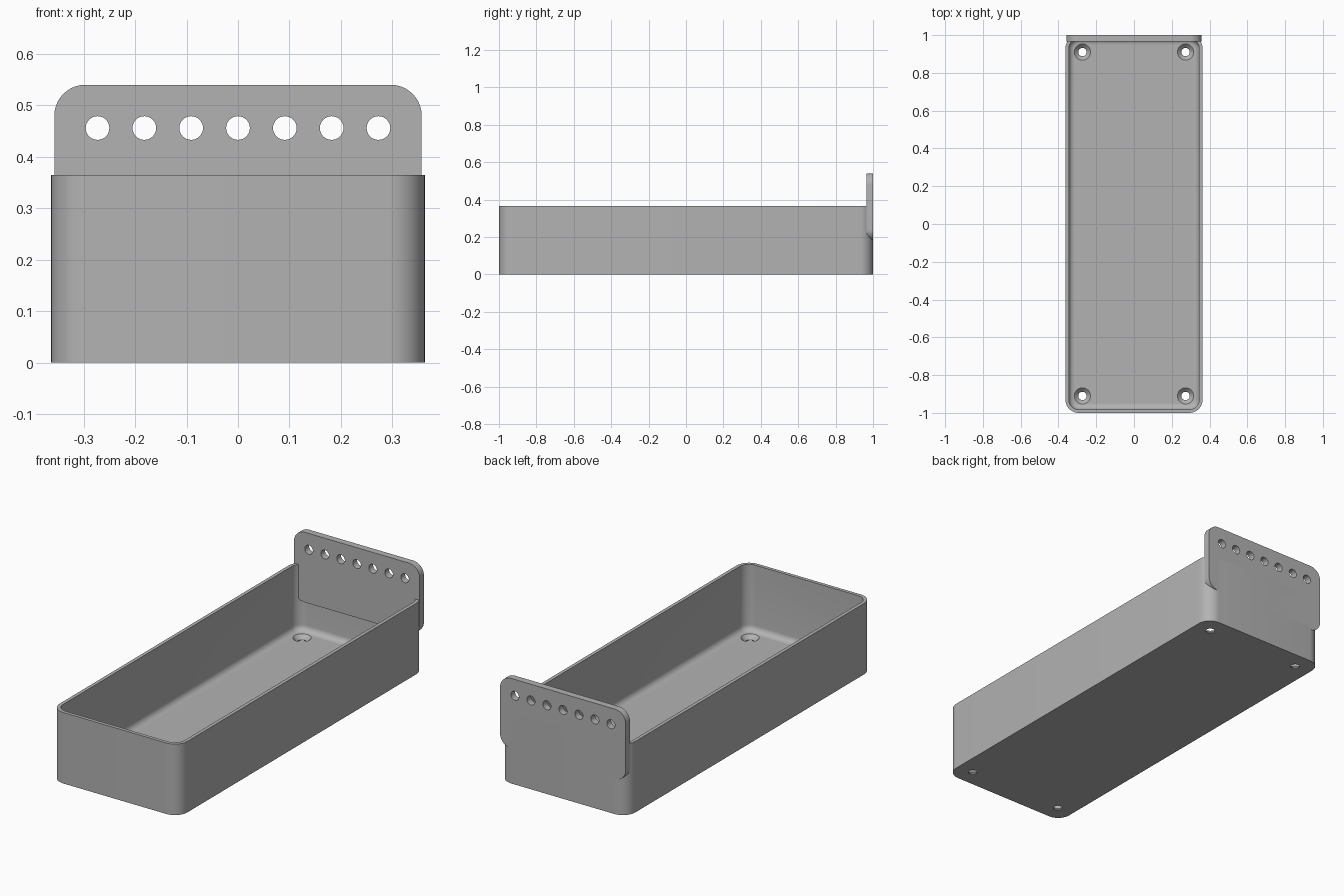
import bpy, bmesh, math
from mathutils import Matrix

if "Cube" in bpy.data.objects:
    bpy.data.objects.remove(bpy.data.objects["Cube"])

HALF_X, HALF_Y, HEIGHT = 0.363, 1.0, 0.365
CORNER, WALL, FLOOR, FILLET = 0.07, 0.018, 0.025, 0.03

grey = bpy.data.materials.new("plain grey")
grey.use_nodes = True
grey.diffuse_color = (0.45, 0.45, 0.45, 1)
grey.node_tree.nodes["Principled BSDF"].inputs["Base Color"].default_value = grey.diffuse_color


def rounded_rect(hx, hy, r, steps=10):
    """Outline points of a rounded rectangle, anticlockwise."""
    pts = []
    for q, (sx, sy) in enumerate([(1, 1), (-1, 1), (-1, -1), (1, -1)]):
        for i in range(steps + 1):
            a = math.pi / 2 * (q + i / steps)
            pts.append((sx * (hx - r) + r * math.cos(a), sy * (hy - r) + r * math.sin(a)))
    return pts


def loft(name, rings):
    """Skin between matching rings of 3D points and cap both ends."""
    bm = bmesh.new()
    loops = [[bm.verts.new(p) for p in ring] for ring in rings]
    n = len(loops[0])
    for lo, hi in zip(loops, loops[1:]):
        for i in range(n):
            j = (i + 1) % n
            bm.faces.new((lo[i], lo[j], hi[j], hi[i]))
    bm.faces.new(loops[0][::-1])
    bm.faces.new(loops[-1])
    bmesh.ops.recalc_face_normals(bm, faces=bm.faces)
    mesh = bpy.data.meshes.new(name)
    bm.to_mesh(mesh)
    bm.free()
    mesh.materials.append(grey)
    obj = bpy.data.objects.new(name, mesh)
    bpy.context.collection.objects.link(obj)
    return obj


def add_cone(bm, r1, r2, depth, matrix):
    bmesh.ops.create_cone(bm, cap_ends=True, segments=32, radius1=r1, radius2=r2,
                          depth=depth, matrix=matrix)


def cut(obj, bm):
    """Subtract the bmesh from the object, then shade it."""
    mesh = bpy.data.meshes.new("cutter")
    bm.to_mesh(mesh)
    bm.free()
    mesh.materials.append(grey)
    cutter = bpy.data.objects.new("cutter", mesh)
    cutter.hide_render = True
    bpy.context.collection.objects.link(cutter)
    mod = obj.modifiers.new("holes", 'BOOLEAN')
    mod.operation, mod.solver, mod.object = 'DIFFERENCE', 'EXACT', cutter
    bpy.ops.object.select_all(action='DESELECT')
    obj.select_set(True)
    bpy.context.view_layer.objects.active = obj
    bpy.ops.object.modifier_apply(modifier=mod.name)
    bpy.data.objects.remove(cutter)
    bpy.ops.object.shade_smooth_by_angle(angle=math.radians(30))


# Open tray: outer wall, rim, inner wall, fillet down to the floor
def tray_ring(inset, z):
    return [(x, y, z) for x, y in rounded_rect(HALF_X - inset, HALF_Y - inset, CORNER - inset)]


rings = [tray_ring(0, 0), tray_ring(0, HEIGHT), tray_ring(WALL, HEIGHT)]
for i in range(7):
    a = math.pi / 2 * i / 6
    rings.append(tray_ring(WALL + FILLET * (1 - math.cos(a)),
                           FLOOR + FILLET * (1 - math.sin(a))))
tray = loft("tray", rings)

# Countersunk screw holes, one near each floor corner
screws = bmesh.new()
for sx in (-1, 1):
    for sy in (-1, 1):
        at = lambda z: Matrix.Translation((sx * 0.273, sy * 0.91, z))
        add_cone(screws, 0.022, 0.022, 0.1, at(-0.01))
cut(tray, screws)
sinks = bmesh.new()
for sx in (-1, 1):
    for sy in (-1, 1):
        add_cone(sinks, 0.022, 0.064, 0.042, Matrix.Translation((sx * 0.273, sy * 0.91, FLOOR)))
cut(tray, sinks)

# Upright back plate with rounded corners
Z_LOW, Z_TOP, THICK = 0.18, 0.54, 0.035
outline = rounded_rect(0.357, (Z_TOP - Z_LOW) / 2, 0.06)
plate = loft("back_plate", [[(x, y, z + (Z_TOP + Z_LOW) / 2) for x, z in outline]
                            for y in (HALF_Y, HALF_Y - THICK)])

# Row of seven round holes
row = bmesh.new()
turn = Matrix.Rotation(math.pi / 2, 4, 'X')
for k in range(-3, 4):
    add_cone(row, 0.023, 0.023, 0.2, Matrix.Translation((k * 0.091, HALF_Y, 0.456)) @ turn)
cut(plate, row)
